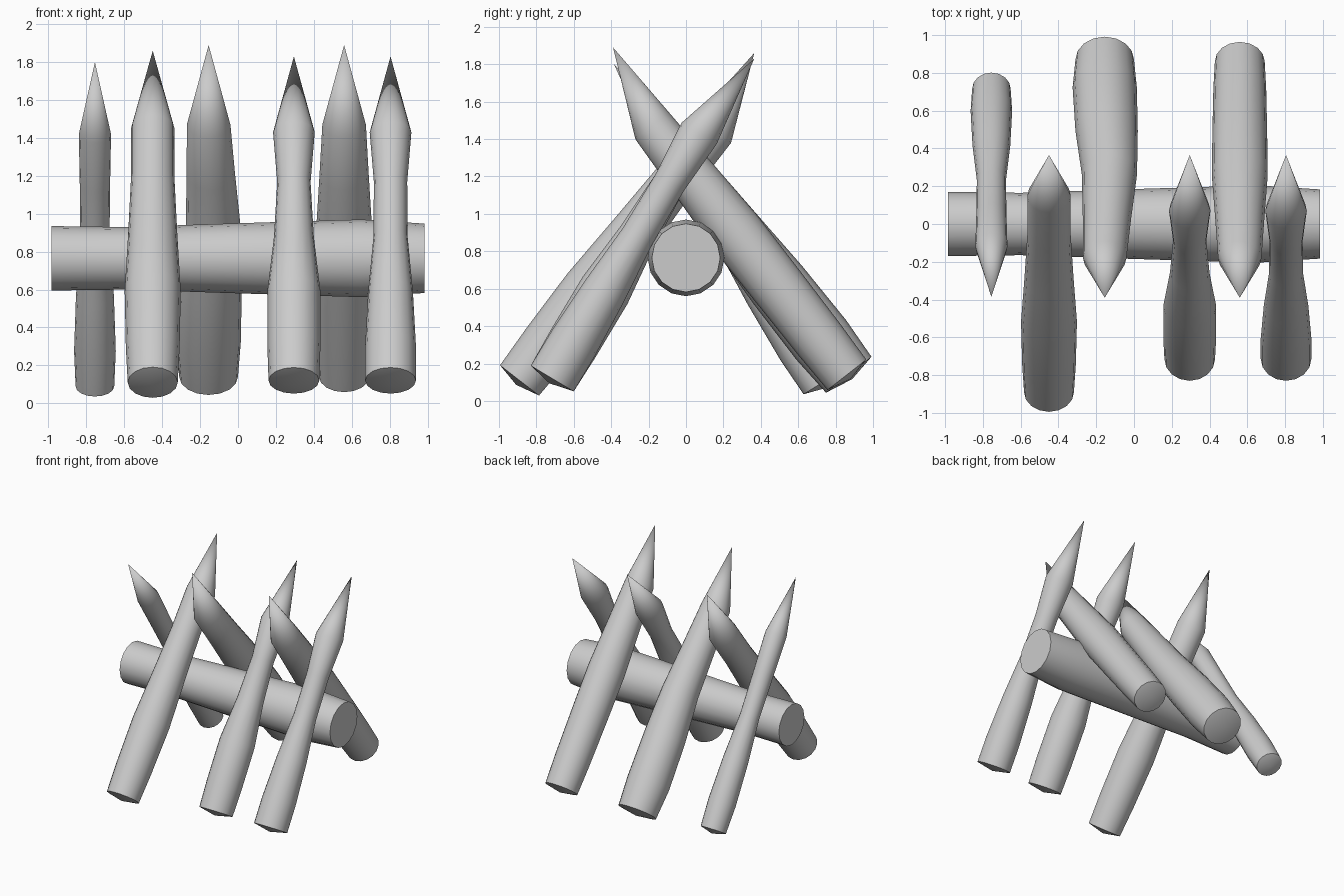
import bpy
import bmesh
import math
from mathutils import Vector

SIDES = 16

cube = bpy.data.objects.get("Cube")
if cube:
    bpy.data.objects.remove(cube, do_unlink=True)

# One plain grey for all the timber
grey = bpy.data.materials.new("plain_grey")
grey.use_nodes = True
grey.diffuse_color = (0.6, 0.6, 0.6, 1)
grey.node_tree.nodes["Principled BSDF"].inputs["Base Color"].default_value = (0.6, 0.6, 0.6, 1)


def make_log(name, rings, axis, tip=None, butt=None):
    """Skin a log through rings of (centre, radius), closed by points or flat ends."""
    bm = bmesh.new()
    axis = Vector(axis).normalized()
    side = axis.orthogonal().normalized()
    if abs(axis.x) < 0.9:
        side = (Vector((1, 0, 0)) - axis * axis.x).normalized()
    other = axis.cross(side)
    loops = []
    for centre, radius in rings:
        angles = [math.tau * i / SIDES for i in range(SIDES)]
        loops.append([bm.verts.new(Vector(centre) + radius * (side * math.cos(a) + other * math.sin(a)))
                      for a in angles])
    for low, high in zip(loops, loops[1:]):
        for i in range(SIDES):
            j = (i + 1) % SIDES
            bm.faces.new((low[i], low[j], high[j], high[i]))
    for loop, point in ((loops[0], butt), (loops[-1], tip)):
        if point is None:
            bm.faces.new(loop)
        else:
            apex = bm.verts.new(point)
            for i in range(SIDES):
                bm.faces.new((loop[i], loop[(i + 1) % SIDES], apex))
    bmesh.ops.recalc_face_normals(bm, faces=bm.faces)
    mesh = bpy.data.meshes.new(name)
    bm.to_mesh(mesh)
    bm.free()
    mesh.materials.append(grey)
    obj = bpy.data.objects.new(name, mesh)
    bpy.context.collection.objects.link(obj)
    bpy.ops.object.select_all(action="DESELECT")
    obj.select_set(True)
    bpy.context.view_layer.objects.active = obj
    bpy.ops.object.shade_smooth_by_angle(angle=math.radians(30))


def make_stake(name, x, base, shoulder, tip, radii, bends=(0,) * 6):
    """Sharpened stake; base, shoulder and tip are (y, z), radii run upward."""
    low, high = Vector((x, *base)), Vector((x, *shoulder))
    axis = (high - low).normalized()
    rings = []
    for i, radius in enumerate(radii):
        # first ring sits at the butt, the next just above its rounded rim
        t = (0, 0.14, 0.36, 0.58, 0.8, 1)[i]
        rings.append((low.lerp(high, t) + Vector((bends[i], 0, 0)), radius))
    make_log(name, rings, axis, Vector((x, *tip)), low - axis * 0.03)


# Horizontal beam
make_log("beam", [((x, 0, 0.765), r) for x, r in
                  ((-0.985, 0.17), (-0.6, 0.165), (0, 0.185), (0.65, 0.205), (0.985, 0.183))],
         (1, 0, 0))

# Stakes planted in front and leaning back
make_stake("front_stake_right", -0.45, (-0.89, 0.11), (0.15, 1.45), (0.365, 1.86),
           (0.132, 0.142, 0.148, 0.13, 0.115, 0.115))
make_stake("front_stake_middle", 0.295, (-0.715, 0.12), (0.07, 1.43), (0.365, 1.83),
           (0.134, 0.14, 0.14, 0.105, 0.088, 0.11))
make_stake("front_stake_left", 0.805, (-0.715, 0.12), (0.07, 1.43), (0.365, 1.83),
           (0.134, 0.134, 0.118, 0.09, 0.088, 0.11))

# Stakes planted behind and leaning forward
make_stake("back_stake_right", -0.755, (0.715, 0.09), (-0.12, 1.42), (-0.385, 1.80),
           (0.102, 0.11, 0.1, 0.077, 0.08, 0.085))
make_stake("back_stake_middle", -0.155, (0.87, 0.14), (-0.18, 1.47), (-0.39, 1.89),
           (0.155, 0.17, 0.165, 0.146, 0.128, 0.115), (0, 0, 0.01, 0.025, 0.012, 0))
make_stake("back_stake_left", 0.56, (0.86, 0.14), (-0.18, 1.47), (-0.39, 1.89),
           (0.132, 0.14, 0.145, 0.148, 0.13, 0.115))
